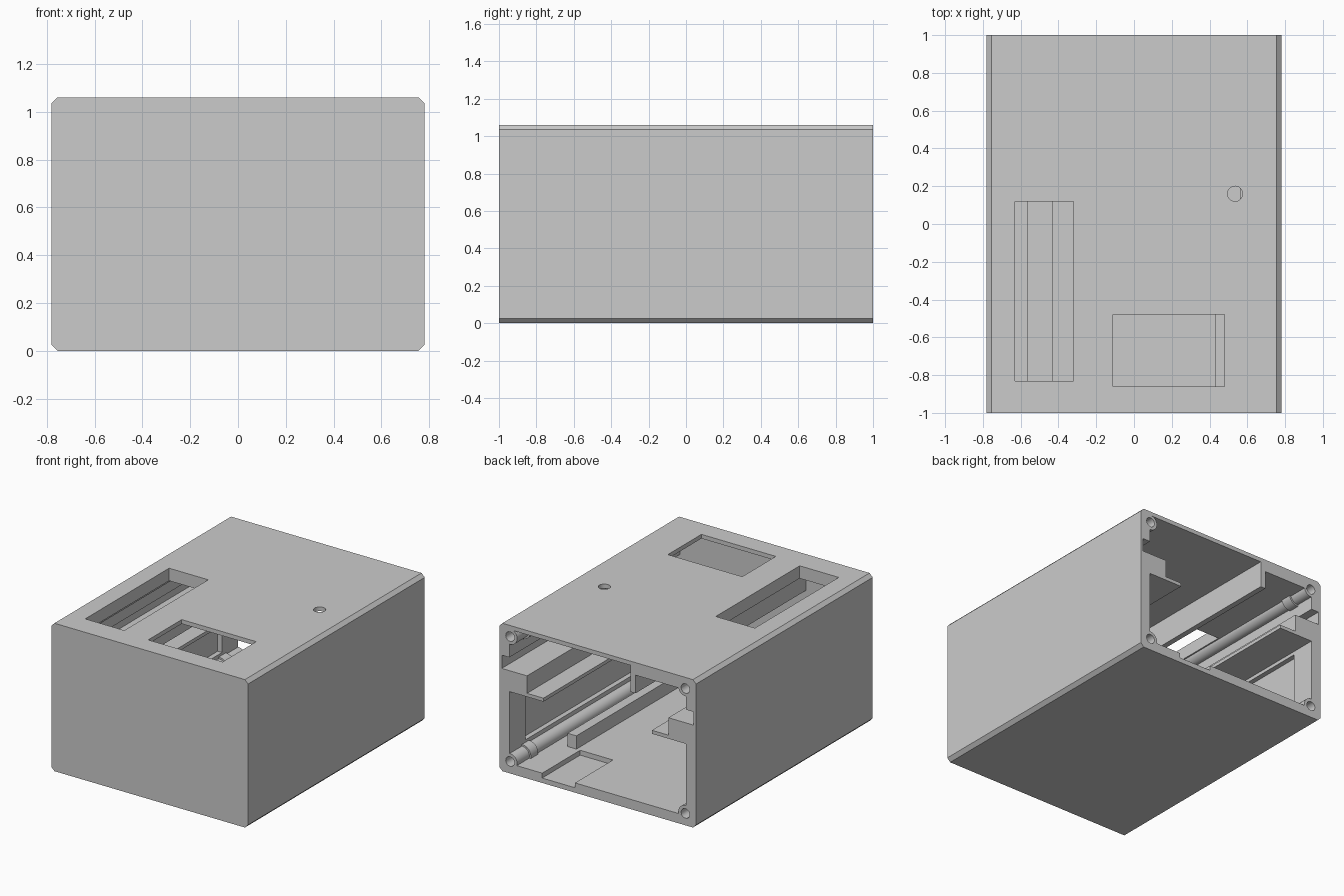
import bpy, bmesh, math

cube = bpy.data.objects.get("Cube")
if cube:
    bpy.data.objects.remove(cube, do_unlink=True)

grey = bpy.data.materials.new("light grey plastic")
grey.use_nodes = True
colour = (0.6, 0.6, 0.6, 1)
grey.diffuse_color = colour
for node in grey.node_tree.nodes:
    if node.type == 'BSDF_PRINCIPLED':
        node.inputs["Base Color"].default_value = colour


def finish(name, bm):
    bmesh.ops.recalc_face_normals(bm, faces=bm.faces)
    mesh = bpy.data.meshes.new(name)
    bm.to_mesh(mesh)
    bm.free()
    mesh.materials.append(grey)
    obj = bpy.data.objects.new(name, mesh)
    bpy.context.collection.objects.link(obj)
    return obj


def prism(name, outline, y0, y1):
    """Extrude an x-z outline along y."""
    bm = bmesh.new()
    face = bm.faces.new([bm.verts.new((x, y0, z)) for x, z in outline])
    ext = bmesh.ops.extrude_face_region(bm, geom=[face])
    verts = [g for g in ext["geom"] if isinstance(g, bmesh.types.BMVert)]
    bmesh.ops.translate(bm, verts=verts, vec=(0, y1 - y0, 0))
    return finish(name, bm)


def box(name, x0, x1, y0, y1, z0, z1):
    return prism(name, [(x0, z0), (x1, z0), (x1, z1), (x0, z1)], y0, y1)


def rod(name, x, z, r, y0, y1, sides=24):
    step = 2 * math.pi / sides
    ring = [(x + r * math.cos(i * step), z + r * math.sin(i * step))
            for i in range(sides)]
    return prism(name, ring, y0, y1)


def combine(target, tool, operation):
    tool.hide_render = True
    mod = target.modifiers.new("combine", 'BOOLEAN')
    mod.object = tool
    mod.operation = operation
    mod.solver = 'EXACT'
    bpy.context.view_layer.objects.active = target
    bpy.ops.object.modifier_apply(modifier=mod.name)
    bpy.data.objects.remove(tool, do_unlink=True)


def cut(tool):
    combine(case, tool, 'DIFFERENCE')


def add(tool):
    combine(case, tool, 'UNION')


# Chamfered outer case
W, H, C = 0.78, 1.06, 0.025
right = [(W - C, 0), (W, C), (W, H - C), (W - C, H)]
case = prism("enclosure_case", right + [(-x, z) for x, z in reversed(right)], -1, 1)

# Cavity outline with card grooves, shelves and the ceiling rib, open at the back
side = [(0.7, 0.07), (0.7, 0.585), (0.43, 0.585), (0.43, 0.61), (0.56, 0.61),
        (0.56, 0.735), (0.76, 0.735), (0.76, 0.83), (0.7, 0.83)]
ceiling = [(0.7, 1.03), (-0.26, 1.03), (-0.26, 0.84), (-0.3, 0.84),
           (-0.3, 0.97), (-0.7, 0.97)]
cut(prism("cavity", side + ceiling + [(-x, z) for x, z in reversed(side)], -0.93, 1.1))

# Shallow recesses in both side walls
for s in (-1, 1):
    cut(box("wall_recess", min(s * 0.6, s * 0.735), max(s * 0.6, s * 0.735),
            -0.85, 0.82, 0.17, 0.56))

# Floor rib and the notch at the back edge of the floor
add(box("floor_rib", 0.47, 0.54, -0.95, 0.57, 0.05, 0.165))
cut(box("floor_notch", 0.18, 0.44, 0.57, 1.1, 0.035, 0.2))

# Screw posts with collars along the four corners
for x in (-0.695, 0.695):
    for z in (0.085, 0.98):
        add(rod("screw_post", x, z, 0.056, -0.96, 0.999))
        add(rod("post_collar", x, z, 0.068, 0.78, 0.86))
        cut(rod("screw_hole", x, z, 0.034, 0.5, 1.1))

# Openings in the top: long slot, window and small round hole
cut(box("top_slot", -0.63, -0.32, -0.83, 0.12, 0.9, 1.2))
cut(box("top_window", -0.11, 0.48, -0.86, -0.48, 0.95, 1.2))
drill = rod("top_hole", 0, 0, 0.04, -0.1, 0.1)
drill.rotation_euler.x = math.pi / 2
drill.location = (0.535, 0.16, H)
bpy.context.view_layer.update()
cut(drill)

# Crisp flat walls, smooth round posts
bpy.ops.object.select_all(action='DESELECT')
case.select_set(True)
bpy.context.view_layer.objects.active = case
bpy.ops.object.shade_smooth_by_angle(angle=math.radians(30))
